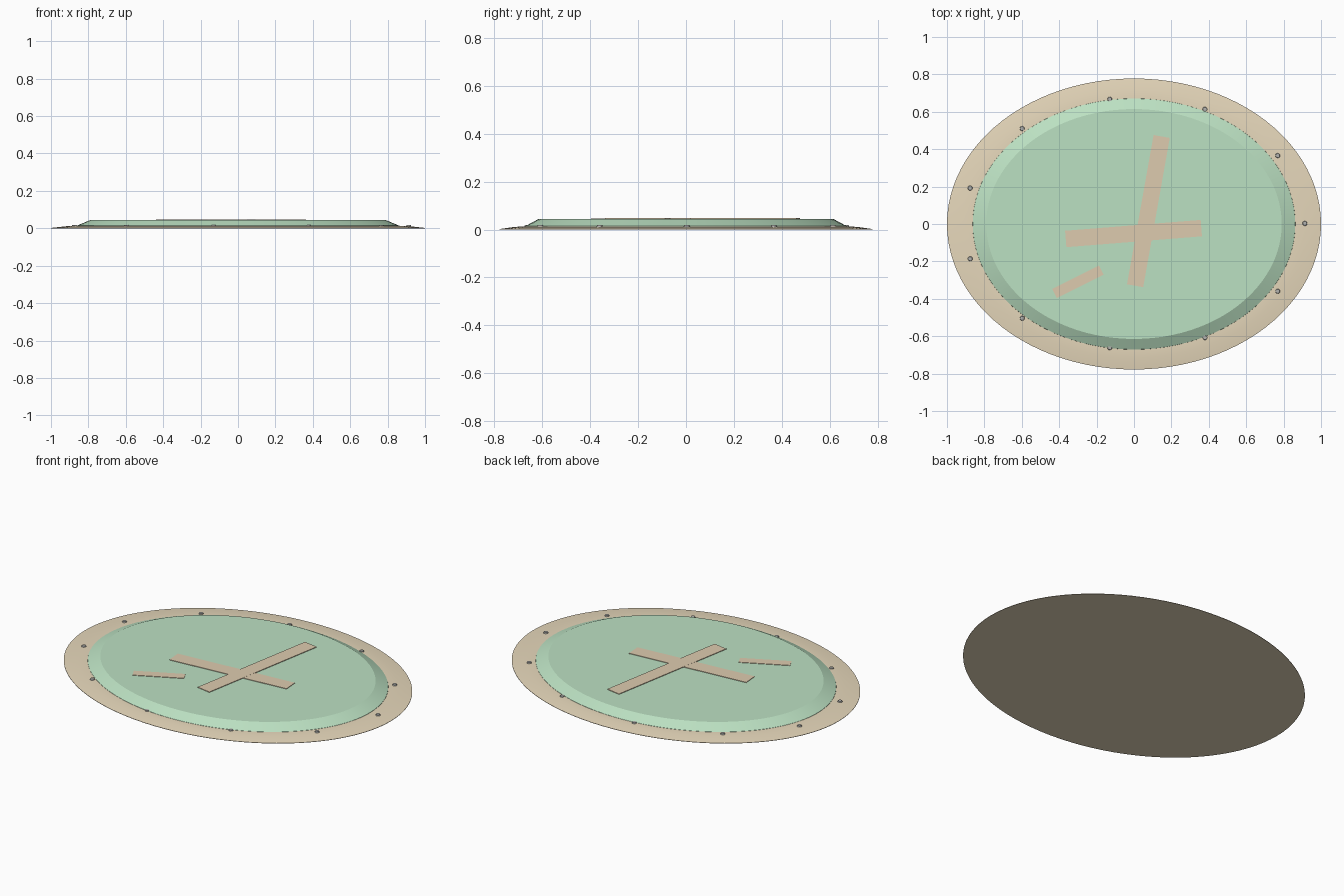
import bpy, bmesh, math

if "Cube" in bpy.data.objects:
    bpy.data.objects.remove(bpy.data.objects["Cube"])

RATIO = 0.778  # ellipse depth / width
SEG = 96


def material(name, rgb):
    m = bpy.data.materials.new(name)
    m.diffuse_color = (*rgb, 1)
    m.use_nodes = True
    m.node_tree.nodes["Principled BSDF"].inputs["Base Color"].default_value = m.diffuse_color
    return m


def finish(name, bm, mat=None, smooth=None):
    bmesh.ops.recalc_face_normals(bm, faces=bm.faces)
    me = bpy.data.meshes.new(name)
    bm.to_mesh(me)
    bm.free()
    ob = bpy.data.objects.new(name, me)
    bpy.context.collection.objects.link(ob)
    if mat:
        me.materials.append(mat)
    if smooth:
        bpy.ops.object.select_all(action='DESELECT')
        ob.select_set(True)
        bpy.context.view_layer.objects.active = ob
        bpy.ops.object.shade_smooth_by_angle(angle=math.radians(smooth))
    return ob


def elliptic_disc(name, profile, mat, smooth):
    """Closed solid from (radius, z) rings listed bottom to top."""
    bm = bmesh.new()
    rings = []
    for r, z in profile:
        rings.append([bm.verts.new((r * math.cos(a), r * RATIO * math.sin(a), z))
                      for a in (2 * math.pi * i / SEG for i in range(SEG))])
    for lo, hi in zip(rings, rings[1:]):
        for i in range(SEG):
            j = (i + 1) % SEG
            bm.faces.new((lo[i], lo[j], hi[j], hi[i]))
    bm.faces.new(rings[0])
    bm.faces.new(rings[-1])
    return finish(name, bm, mat, smooth)


def strip(name, p, q, width, top, mat):
    """Thin flat bar lying on the surface from p to q."""
    bm = bmesh.new()
    bmesh.ops.create_cube(bm, size=1)
    dx, dy = q[0] - p[0], q[1] - p[1]
    ob = finish(name, bm, mat)
    ob.scale = (math.hypot(dx, dy), width, top - 0.04)
    ob.rotation_euler.z = math.atan2(dy, dx)
    ob.location = ((p[0] + q[0]) / 2, (p[1] + q[1]) / 2, (top + 0.04) / 2)
    return ob


sand = material("sand", (0.80, 0.69, 0.50))
green = material("green", (0.50, 0.75, 0.54))
tan = material("tan", (0.73, 0.60, 0.43))
steel = material("steel", (0.45, 0.45, 0.43))

# Sandy border and raised green bed
elliptic_disc("border", [(1.0, 0), (1.0, 0.002), (0.92, 0.011), (0.86, 0.013)], sand, 30)
elliptic_disc("green_bed", [(0.865, 0.008), (0.862, 0.014), (0.79, 0.044)], green, 20)

# Crossing paths and a short separate one
strip("long_path", (0.148, 0.468), (0.006, -0.33), 0.088, 0.0475, tan)
strip("cross_path", (-0.365, -0.08), (0.36, -0.022), 0.088, 0.047, tan)
strip("short_path", (-0.425, -0.372), (-0.175, -0.247), 0.055, 0.0465, tan)

# Ring of small studs around the border
for k in range(11):
    a = 2 * math.pi * k / 11
    bm = bmesh.new()
    bmesh.ops.create_cone(bm, cap_ends=True, segments=12, radius1=0.014,
                          radius2=0.011, depth=0.01)
    stud = finish(f"stud_{k + 1}", bm, steel, 30)
    stud.location = (0.913 * math.cos(a), 0.671 * math.sin(a) + 0.003, 0.013)
